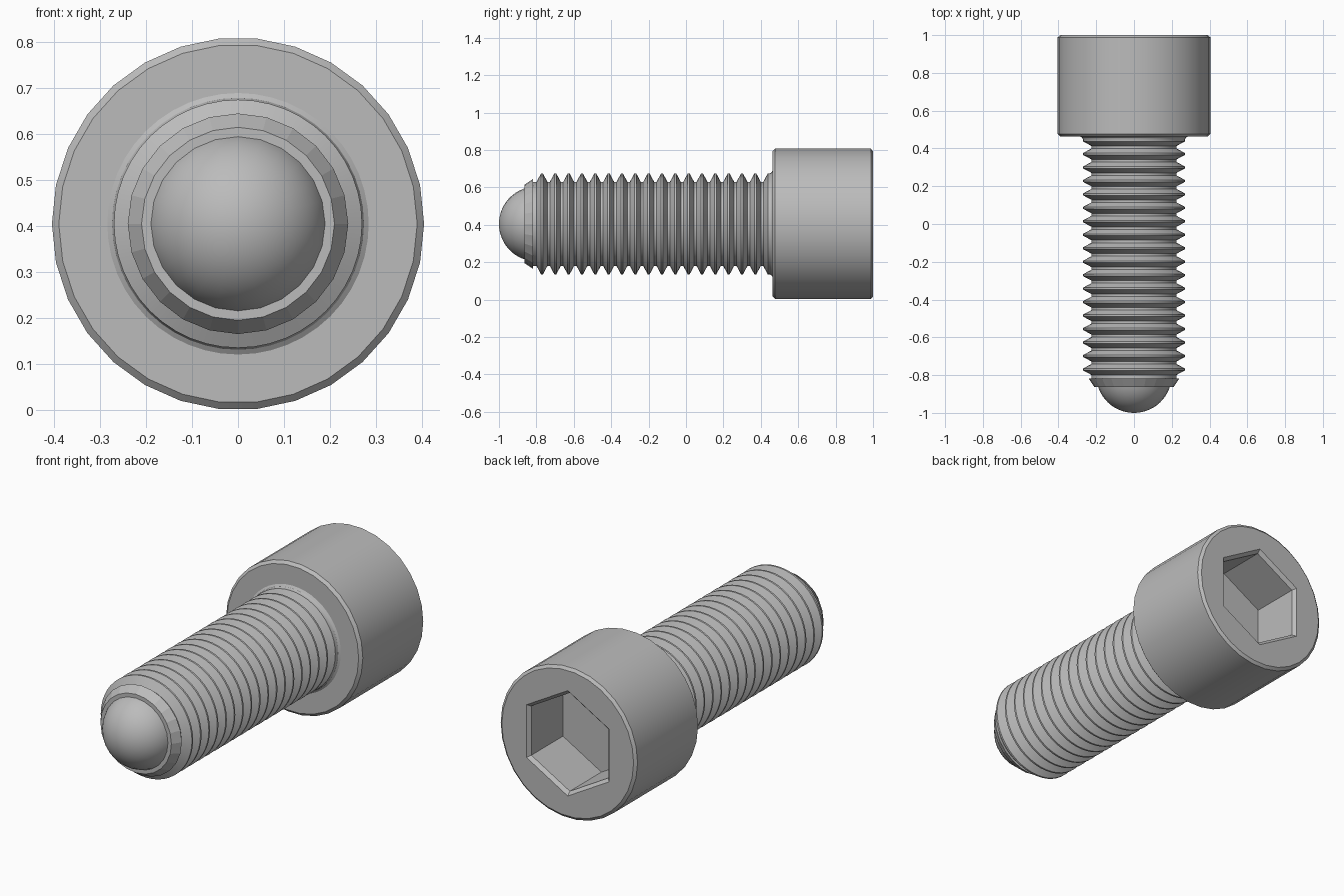
import bpy, bmesh
from math import cos, sin, pi, radians, sqrt

cube = bpy.data.objects.get("Cube")
if cube:
    bpy.data.objects.remove(cube, do_unlink=True)

AXIS_Z = 0.405

# Single steel-grey colour
steel = bpy.data.materials.new("steel grey")
steel.use_nodes = True
GREY = (0.5, 0.5, 0.5, 1)
steel.diffuse_color = GREY
steel.node_tree.nodes["Principled BSDF"].inputs["Base Color"].default_value = GREY


def lathe(bm, profile, sides, turn=0.0):
    """Sweep (y, radius) points around the bolt axis; return the rings."""
    rings = []
    for y, r in profile:
        if r < 1e-4:
            rings.append([bm.verts.new((0, y, AXIS_Z))])
            continue
        angles = [turn + 2 * pi * i / sides for i in range(sides)]
        rings.append([bm.verts.new((r * cos(a), y, AXIS_Z + r * sin(a))) for a in angles])
    for a, b in zip(rings, rings[1:]):
        for i in range(sides):
            j = (i + 1) % sides
            quad = [a[i % len(a)], a[j % len(a)], b[j % len(b)], b[i % len(b)]]
            bm.faces.new(list(dict.fromkeys(quad)))
    return rings


def finish(bm, name, sharp=30):
    bmesh.ops.recalc_face_normals(bm, faces=bm.faces[:])
    mesh = bpy.data.meshes.new(name)
    bm.to_mesh(mesh)
    bm.free()
    mesh.materials.append(steel)
    obj = bpy.data.objects.new(name, mesh)
    bpy.context.collection.objects.link(obj)
    bpy.ops.object.select_all(action="DESELECT")
    obj.select_set(True)
    bpy.context.view_layer.objects.active = obj
    bpy.ops.object.shade_smooth_by_angle(angle=radians(sharp))
    return obj


def ring_edges(bm, ring):
    return [bm.edges.get((v, ring[i - 1])) for i, v in enumerate(ring)]


# Cylindrical head with chamfered rims and a hexagonal socket in its back
bm = bmesh.new()
body = lathe(bm, [(0.463, 0), (0.463, 0.39), (0.477, 0.405), (0.988, 0.405), (1.0, 0.39)], 30)
socket = lathe(bm, [(1.0, 0.282), (0.982, 0.263), (0.715, 0.263)], 6, pi / 6)
bm.faces.new(socket[-1])
bmesh.ops.triangle_fill(bm, use_beauty=True, normal=(0, 1, 0),
                        edges=ring_edges(bm, body[-1]) + ring_edges(bm, socket[0]))
finish(bm, "socket_head")

# Threaded shank: evenly spaced ridges, then a small fillet into the head
PITCH, FIRST, COUNT = 0.0713, -0.77, 18
CREST, ROOT = 0.27, 0.225
profile = [(-0.818, 0), (-0.818, ROOT)]
for k in range(COUNT):
    c = FIRST + k * PITCH
    profile += [(c - 0.029, ROOT), (c - 0.005, CREST), (c + 0.005, CREST)]
    if k < COUNT - 1:
        profile.append((c + 0.029, ROOT))
profile += [(0.456, 0.274), (0.464, 0.286), (0.47, 0)]
bm = bmesh.new()
lathe(bm, profile, 48)
finish(bm, "threaded_shank")

# Tapered collar at the tip
bm = bmesh.new()
lathe(bm, [(-0.863, 0), (-0.863, 0.21), (-0.818, 0.24), (-0.815, 0)], 24)
finish(bm, "tip_collar", 12)

# Domed tip
R, CENTRE, STEPS = 0.2, -0.8, 12
dome = [(CENTRE - R * cos(t), R * sin(t)) for t in (radians(75) * i / STEPS for i in range(STEPS + 1))]
bm = bmesh.new()
lathe(bm, dome, 24)
finish(bm, "domed_tip")
